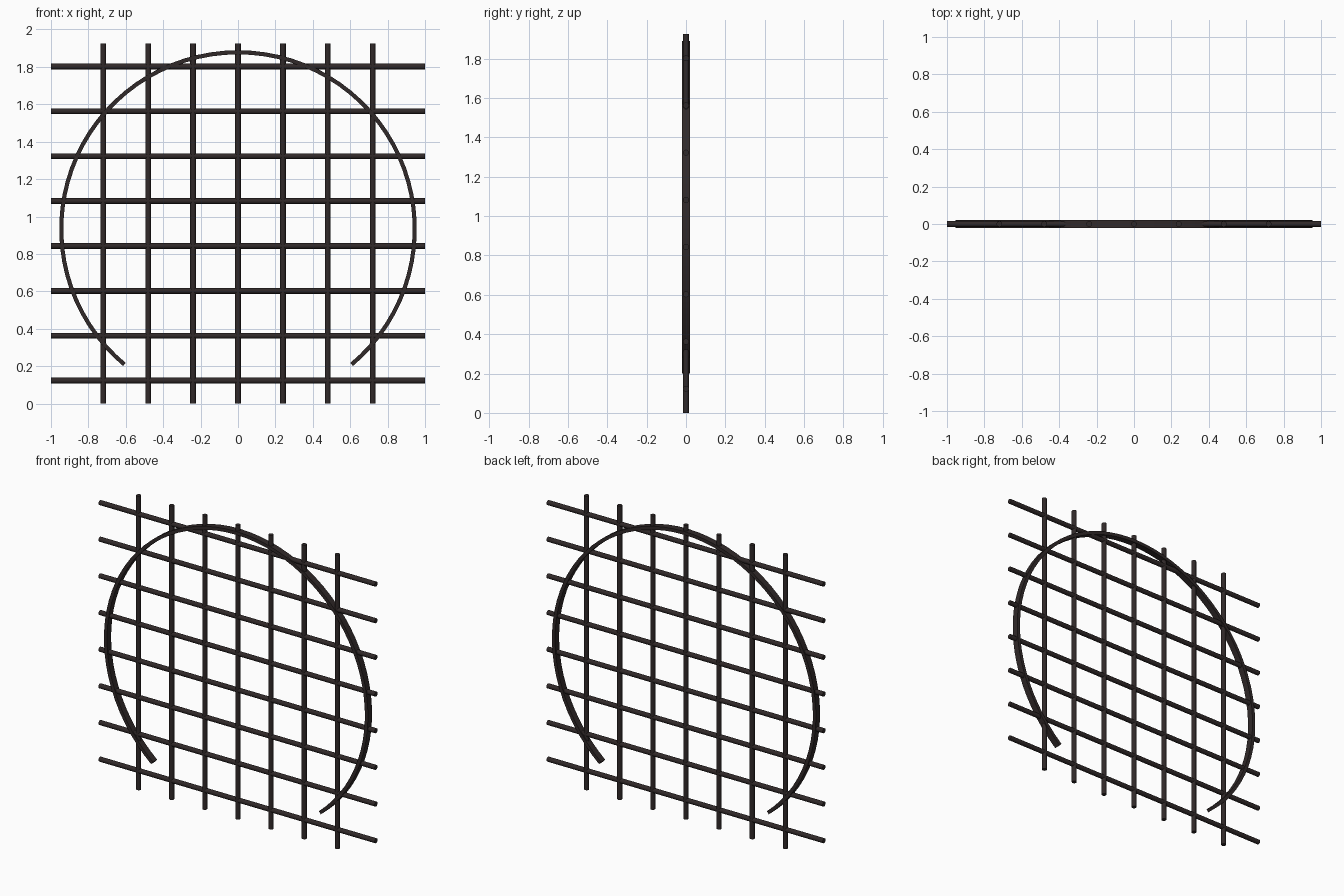
import bpy, bmesh, math
from mathutils import Matrix

if "Cube" in bpy.data.objects:
    bpy.data.objects.remove(bpy.data.objects["Cube"])

iron = bpy.data.materials.new("dark iron")
iron.diffuse_color = (0.030, 0.022, 0.022, 1)
iron.use_nodes = True
iron.node_tree.nodes["Principled BSDF"].inputs["Base Color"].default_value = iron.diffuse_color

HEIGHT, PITCH, BAR_R = 1.925, 0.24, 0.0155


def make_object(name, bm):
    bmesh.ops.recalc_face_normals(bm, faces=bm.faces)
    mesh = bpy.data.meshes.new(name)
    bm.to_mesh(mesh)
    bm.free()
    mesh.materials.append(iron)
    ob = bpy.data.objects.new(name, mesh)
    bpy.context.collection.objects.link(ob)
    bpy.ops.object.select_all(action='DESELECT')
    ob.select_set(True)
    bpy.context.view_layer.objects.active = ob
    bpy.ops.object.shade_smooth_by_angle(angle=math.radians(40))
    return ob


def bar(name, length, matrix):
    bm = bmesh.new()
    bmesh.ops.create_cone(bm, cap_ends=True, segments=12, radius1=BAR_R,
                          radius2=BAR_R, depth=length, matrix=matrix)
    return make_object(name, bm)


# upright bars
for i in range(7):
    bar(f"upright_bar_{i + 1}", HEIGHT,
        Matrix.Translation(((i - 3) * PITCH, 0, HEIGHT / 2)))

# cross bars
for i in range(8):
    z = HEIGHT / 2 + (i - 3.5) * PITCH
    bar(f"cross_bar_{i + 1}", 2.0,
        Matrix.Translation((0, 0, z)) @ Matrix.Rotation(math.pi / 2, 4, 'Y'))

# open hoop: flat strip swept around an arc with a gap at the bottom
R_IN, R_OUT, HALF_Y, CZ, STEPS = 0.934, 0.956, 0.0215, 0.933, 64
start, end = math.radians(-50), math.radians(230)
bm = bmesh.new()
rings = []
for k in range(STEPS + 1):
    a = start + (end - start) * k / STEPS
    rings.append([bm.verts.new((r * math.cos(a), y, CZ + r * math.sin(a)))
                  for r, y in ((R_IN, -HALF_Y), (R_OUT, -HALF_Y),
                               (R_OUT, HALF_Y), (R_IN, HALF_Y))])
for p, q in zip(rings, rings[1:]):
    for j in range(4):
        n = (j + 1) % 4
        bm.faces.new((p[j], p[n], q[n], q[j]))
bm.faces.new(rings[0])
bm.faces.new(rings[-1])
make_object("open_hoop", bm)
